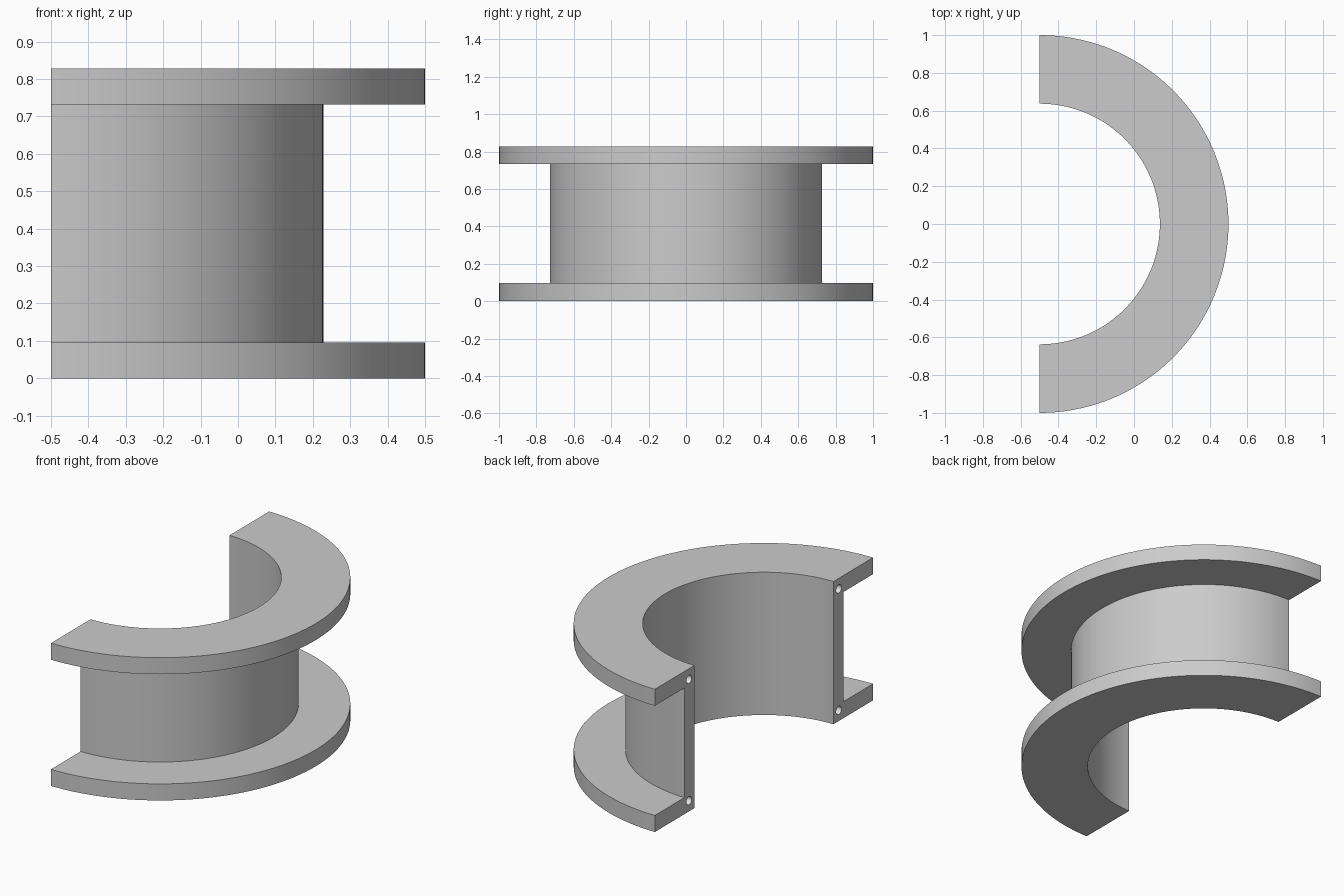
import bpy
import bmesh
import math
from mathutils import Matrix

cube = bpy.data.objects.get("Cube")
if cube:
    bpy.data.objects.remove(cube, do_unlink=True)

CUT_X = -0.5                          # plane where the spool is split
BORE, HUB, RIM = 0.637, 0.728, 1.0    # radii
HEIGHT, FLANGE = 0.828, 0.096
SEGMENTS = 72


def make_material(name, value):
    mat = bpy.data.materials.new(name)
    mat.use_nodes = True
    colour = (value, value, value, 1)
    mat.diffuse_color = colour
    mat.node_tree.nodes["Principled BSDF"].inputs["Base Color"].default_value = colour
    return mat


def add_object(name, bm, mat):
    bmesh.ops.recalc_face_normals(bm, faces=bm.faces)
    mesh = bpy.data.meshes.new(name)
    bm.to_mesh(mesh)
    bm.free()
    mesh.materials.append(mat)
    obj = bpy.data.objects.new(name, mesh)
    bpy.context.collection.objects.link(obj)
    return obj


grey = make_material("plain grey", 0.6)
pale = make_material("pale hole lining", 0.9)

# Half spool: channel profile swept through half a turn, capped at both ends
profile = [(BORE, 0), (RIM, 0), (RIM, FLANGE), (HUB, FLANGE),
           (HUB, HEIGHT - FLANGE), (RIM, HEIGHT - FLANGE), (RIM, HEIGHT), (BORE, HEIGHT)]
bm = bmesh.new()
rings = []
for i in range(SEGMENTS + 1):
    a = math.pi * (i / SEGMENTS - 0.5)
    rings.append([bm.verts.new((CUT_X + r * math.cos(a), r * math.sin(a), z))
                  for r, z in profile])
for a, b in zip(rings, rings[1:]):
    for k in range(len(profile)):
        j = (k + 1) % len(profile)
        bm.faces.new((a[k], a[j], b[j], b[k]))
bm.faces.new(rings[0])
bm.faces.new(rings[-1])
spool = add_object("half_spool", bm, grey)

# Blind pin holes in the corners of the split faces
bm = bmesh.new()
for y in (-0.686, 0.686):
    for z in (0.062, HEIGHT - 0.062):
        place = Matrix.Translation((CUT_X, y, z)) @ Matrix.Rotation(math.pi / 2, 4, "Y")
        bmesh.ops.create_cone(bm, cap_ends=True, segments=20, radius1=0.024,
                              radius2=0.024, depth=0.2, matrix=place)
cutter = add_object("pin_hole_cutter", bm, pale)
cutter.hide_render = True

cut = spool.modifiers.new("pin_holes", "BOOLEAN")
cut.operation = "DIFFERENCE"
cut.solver = "EXACT"
cut.material_mode = "TRANSFER"
cut.object = cutter

bpy.ops.object.select_all(action="DESELECT")
spool.select_set(True)
bpy.context.view_layer.objects.active = spool
bpy.ops.object.modifier_apply(modifier=cut.name)
bpy.data.objects.remove(cutter, do_unlink=True)

# Smooth curved walls, crisp edges
bpy.ops.object.shade_smooth_by_angle(angle=math.radians(30))
